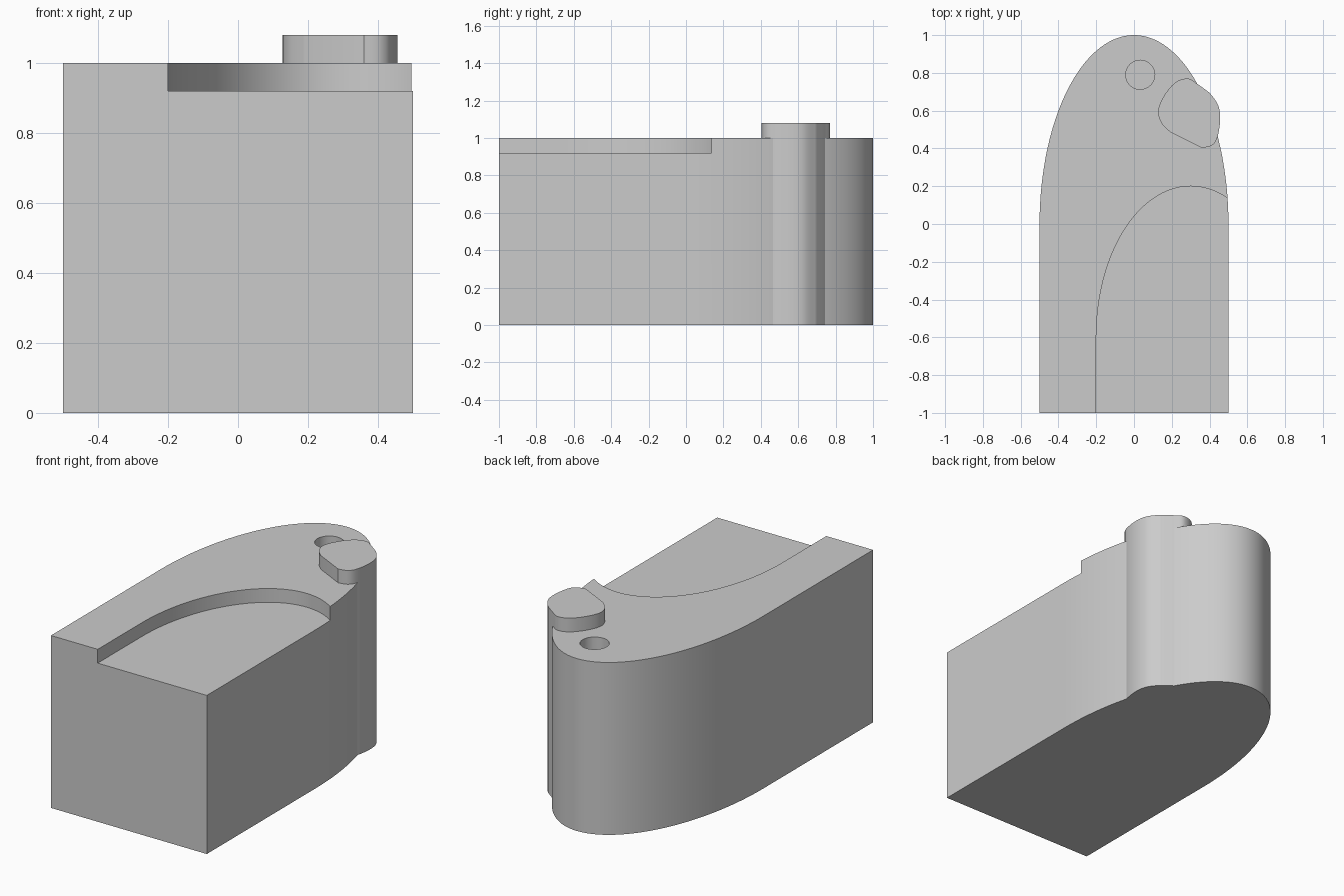
import bpy
import bmesh
from math import sin, cos, pi, radians
from mathutils import Vector

cube = bpy.data.objects.get("Cube")
if cube:
    bpy.data.objects.remove(cube, do_unlink=True)

grey = bpy.data.materials.new("light grey")
grey.use_nodes = True
COLOUR = (0.6, 0.6, 0.6, 1)
grey.diffuse_color = COLOUR
grey.node_tree.nodes["Principled BSDF"].inputs["Base Color"].default_value = COLOUR


def arc(cx, cy, rx, ry, start, end, steps):
    angles = [start + (end - start) * i / steps for i in range(steps + 1)]
    return [(cx + rx * cos(a), cy + ry * sin(a)) for a in angles]


def spline(points, steps=6):
    """Smooth open curve through the points."""
    p = [Vector(q) for q in [points[0], *points, points[-1]]]
    out = []
    for a, b, c, d in zip(p, p[1:], p[2:], p[3:]):
        for i in range(steps):
            t = i / steps
            out.append((2 * b + (c - a) * t + (2 * a - 5 * b + 4 * c - d) * t * t
                        + (3 * b - a - 3 * c + d) * t ** 3) / 2)
    return out + [p[-1]]


def prism(name, outline, bottom, top):
    """Extrude a closed outline between two heights."""
    bm = bmesh.new()
    base = bm.faces.new([bm.verts.new((q[0], q[1], bottom)) for q in outline])
    result = bmesh.ops.extrude_face_region(bm, geom=[base])
    lifted = [v for v in result["geom"] if isinstance(v, bmesh.types.BMVert)]
    bmesh.ops.translate(bm, verts=lifted, vec=(0, 0, top - bottom))
    bmesh.ops.recalc_face_normals(bm, faces=bm.faces)
    mesh = bpy.data.meshes.new(name)
    bm.to_mesh(mesh)
    bm.free()
    mesh.materials.append(grey)
    obj = bpy.data.objects.new(name, mesh)
    bpy.context.collection.objects.link(obj)
    return obj


def combine(target, other, operation):
    mod = target.modifiers.new(other.name, "BOOLEAN")
    mod.operation = operation
    mod.solver = "EXACT"
    mod.object = other
    bpy.context.view_layer.objects.active = target
    bpy.ops.object.modifier_apply(modifier=mod.name)
    bpy.data.objects.remove(other, do_unlink=True)


# Block with a straight front and a half-elliptical back
body = prism("body", [(-0.5, -1), (0.5, -1)] + arc(0, 0, 0.5, 1, 0, pi, 96), 0, 1)

# Rounded side column, standing slightly proud of the top
outer = spline([(0.4, 0.695), (0.445, 0.63), (0.456, 0.55), (0.44, 0.455),
                (0.41, 0.415), (0.36, 0.403)])
inner = spline([(0.19, 0.488), (0.145, 0.535), (0.128, 0.6), (0.16, 0.68),
                (0.22, 0.75), (0.285, 0.77), (0.335, 0.742), (0.4, 0.695)])
combine(body, prism("side_column", outer + inner[:-1], 0, 1.08), "UNION")

# Shallow arched recess, open at the front and the left side
recess = [(0.8, -1.2)] + arc(0.3, -0.6, 0.5, 0.8, 0, pi, 80) + [(-0.2, -1.2)]
combine(body, prism("recess_cutter", recess, 0.92, 1.2), "DIFFERENCE")

# Blind round hole near the back
hole = arc(0.033, 0.79, 0.077, 0.077, 0, 2 * pi, 48)[:-1]
combine(body, prism("hole_cutter", hole, 0.7, 1.2), "DIFFERENCE")

bpy.ops.object.select_all(action="DESELECT")
body.select_set(True)
bpy.context.view_layer.objects.active = body
bpy.ops.object.shade_smooth_by_angle(angle=radians(25))
